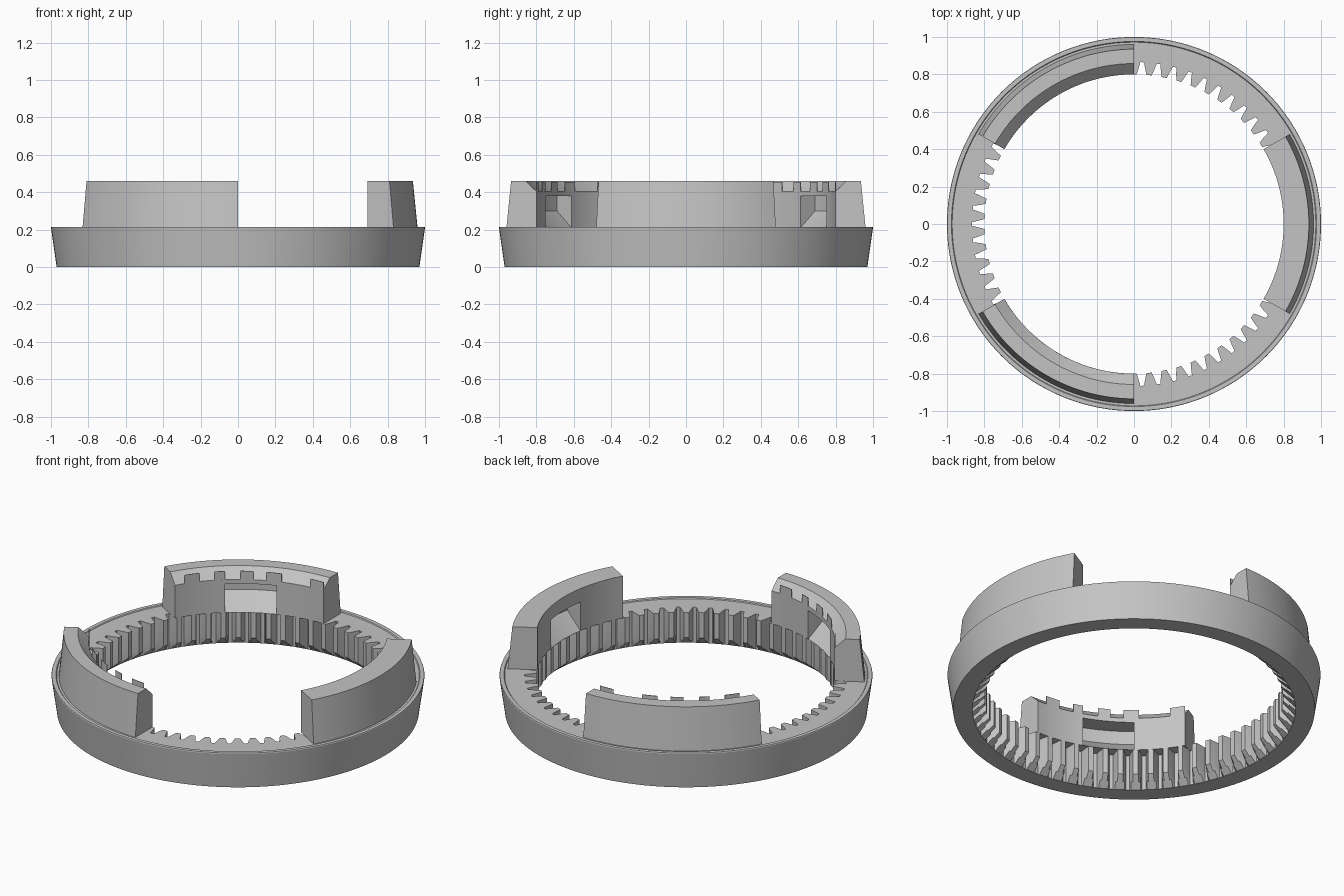
import bpy, bmesh
from math import radians, cos, sin, pi

cube = bpy.data.objects.get("Cube")
if cube:
    bpy.data.objects.remove(cube, do_unlink=True)

grey = bpy.data.materials.new("plain grey")
grey.use_nodes = True
colour = (0.55, 0.55, 0.55, 1)
grey.diffuse_color = colour
grey.node_tree.nodes["Principled BSDF"].inputs["Base Color"].default_value = colour

TEETH = 62
TIP, ROOT = 0.80, 0.866
FLOOR, TOP = 0.21, 0.46


def polar(r, a, z):
    return (r * cos(a), r * sin(a), z)


def finish(bm, name):
    bmesh.ops.recalc_face_normals(bm, faces=bm.faces)
    mesh = bpy.data.meshes.new(name)
    bm.to_mesh(mesh)
    bm.free()
    mesh.materials.append(grey)
    obj = bpy.data.objects.new(name, mesh)
    bpy.context.collection.objects.link(obj)
    bpy.ops.object.select_all(action='DESELECT')
    obj.select_set(True)
    bpy.context.view_layer.objects.active = obj
    bpy.ops.object.shade_smooth_by_angle(angle=radians(25))
    return obj


def bridge(bm, a, b, closed):
    n = len(a)
    for i in range(n if closed else n - 1):
        j = (i + 1) % n
        bm.faces.new((a[i], a[j], b[j], b[i]))


def sweep(bm, profile, start, end, steps):
    """Sweep a closed (radius, height) profile around z and cap both ends."""
    rows = []
    for s in range(steps + 1):
        a = radians(start + (end - start) * s / steps)
        rows.append([bm.verts.new(polar(r, a, z)) for r, z in profile])
    for a, b in zip(rows, rows[1:]):
        bridge(bm, a, b, True)
    bm.faces.new(rows[0])
    bm.faces.new(rows[-1])


# Toothed ring: one tooth outline repeated, teeth bevelled at the bottom
tooth = [(-0.39, ROOT), (-0.29, 0.832), (-0.17, TIP),
         (0.17, TIP), (0.29, 0.832), (0.39, ROOT)]
pitch = 2 * pi / TEETH
outline = [(pi / 2 + (t + f) * pitch, r) for t in range(TEETH) for f, r in tooth]

bm = bmesh.new()
loops = []
for r, z in [(0.97, 0), (1.0, FLOOR), (0.998, 0.215), (0.976, 0.215), (0.972, FLOOR)]:
    loops.append([bm.verts.new(polar(r, a, z)) for a, _ in outline])
for z, least in [(FLOOR, TIP), (0.06, TIP), (0.03, 0.832), (0, ROOT)]:
    loops.append([bm.verts.new(polar(max(r, least), a, z)) for a, r in outline])
for a, b in zip(loops, loops[1:] + loops[:1]):
    bridge(bm, a, b, True)
finish(bm, "toothed_ring")

# Three raised lugs, each with a ramped pocket in its inner wall
outer_side = [(0.935, TOP), (0.96, FLOOR)]
pocket = [(TIP, FLOOR), (0.90, 0.30), (0.90, 0.38), (TIP, 0.38)]
bevelled_top = [(TIP, 0.405), (0.858, TOP)]
square_top = [(TIP, TOP)]

for name, centre, inner_top in [("left_lug", 0, square_top),
                                ("back_lug", 120, bevelled_top),
                                ("front_lug", 240, bevelled_top)]:
    bm = bmesh.new()
    solid = [(TIP, FLOOR)] + inner_top + outer_side
    hollow = pocket + inner_top + outer_side
    sweep(bm, solid, centre - 30, centre - 10, 10)
    sweep(bm, hollow, centre - 10, centre + 10, 10)
    sweep(bm, solid, centre + 10, centre + 30, 10)
    bmesh.ops.remove_doubles(bm, verts=bm.verts, dist=0.0001)
    finish(bm, name)

    # Thin upright tabs along the bevelled inner edge
    if inner_top is bevelled_top:
        bm = bmesh.new()
        tab = [(TIP, 0.40), (TIP + 0.003, 0.40), (TIP + 0.003, TOP - 0.005), (TIP, TOP - 0.005)]
        for start, end in [(-30, -24), (-12, -6), (-1, 4), (10, 14), (20, 26)]:
            sweep(bm, tab, centre + start, centre + end, 3)
        finish(bm, name + "_tabs")
